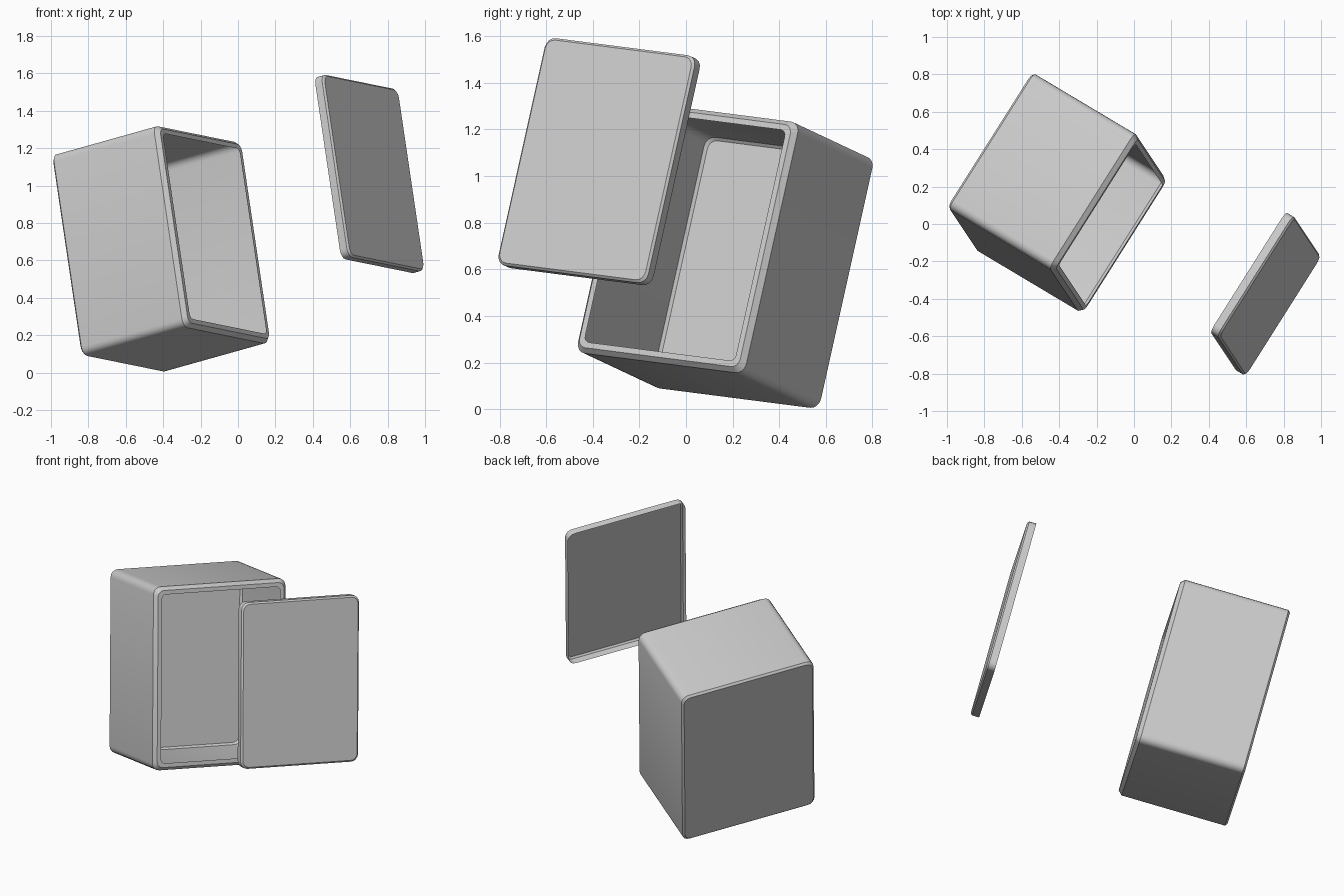
import bpy, bmesh, math
from mathutils import Vector, Matrix

if "Cube" in bpy.data.objects:
    bpy.data.objects.remove(bpy.data.objects["Cube"])

# Shared tilt of both parts: local x = width, local y = towards the front, local z = up
fwd = Vector((0.835, -0.498, 0.234)).normalized()
up = Vector((-0.14, 0.213, 0.967))
up = (up - fwd * up.dot(fwd)).normalized()
wid = up.cross(fwd)


def ring_points(w, h, r, depth, seg=4):
    """Rounded rectangle at a given depth."""
    pts = []
    for i, (sx, sz) in enumerate([(1, 1), (-1, 1), (-1, -1), (1, -1)]):
        for k in range(seg + 1):
            a = math.pi / 2 * (i + k / seg)
            pts.append(Vector((sx * (w / 2 - r) + r * math.cos(a), depth,
                               sz * (h / 2 - r) + r * math.sin(a))))
    return pts


def shell(name, w, h, r, rings, centre, cap_first):
    """Thin shell skinned through (depth, inset) rings; one end closed."""
    bm = bmesh.new()
    loops = []
    for depth, inset in rings:
        rr = max(r - inset * 0.4, 0.01)
        pts = ring_points(w - 2 * inset, h - 2 * inset, rr, depth)
        loops.append([bm.verts.new(p) for p in pts])
    n = len(loops[0])
    for a, b in zip(loops, loops[1:]):
        for i in range(n):
            j = (i + 1) % n
            bm.faces.new((a[i], b[i], b[j], a[j]))
    if cap_first:
        bm.faces.new(loops[0])
    else:
        bm.faces.new(loops[-1][::-1])
    me = bpy.data.meshes.new(name)
    rot = Matrix((wid, fwd, up)).transposed().to_4x4()
    bm.transform(Matrix.Translation(centre) @ rot)
    bmesh.ops.recalc_face_normals(bm, faces=bm.faces[:])
    # Closed cap must face outwards
    cap = max(bm.faces, key=lambda f: len(f.verts))
    if cap.normal.dot(fwd) * (-1 if cap_first else 1) < 0:
        bmesh.ops.reverse_faces(bm, faces=bm.faces[:])
    bm.to_mesh(me)
    bm.free()
    ob = bpy.data.objects.new(name, me)
    bpy.context.collection.objects.link(ob)
    bpy.context.view_layer.objects.active = ob
    ob.select_set(True)
    bpy.ops.object.shade_smooth_by_angle(angle=math.radians(30))
    ob.select_set(False)
    return ob


# Open box: closed back, chamfered front rim around the opening
shell("box_body", 0.86, 1.115, 0.045,
      [(-0.34, 0.012), (-0.328, 0.0), (0.315, 0.0), (0.34, 0.02), (0.34, 0.045)],
      Vector((-0.408, 0.165, 0.663)), True)

# Floating front cover: shallow tray, open at the back
shell("front_cover", 0.765, 1.01, 0.045,
      [(-0.027, 0.0), (0.017, 0.0), (0.027, 0.01)],
      Vector((0.705, -0.375, 1.063)), False)
